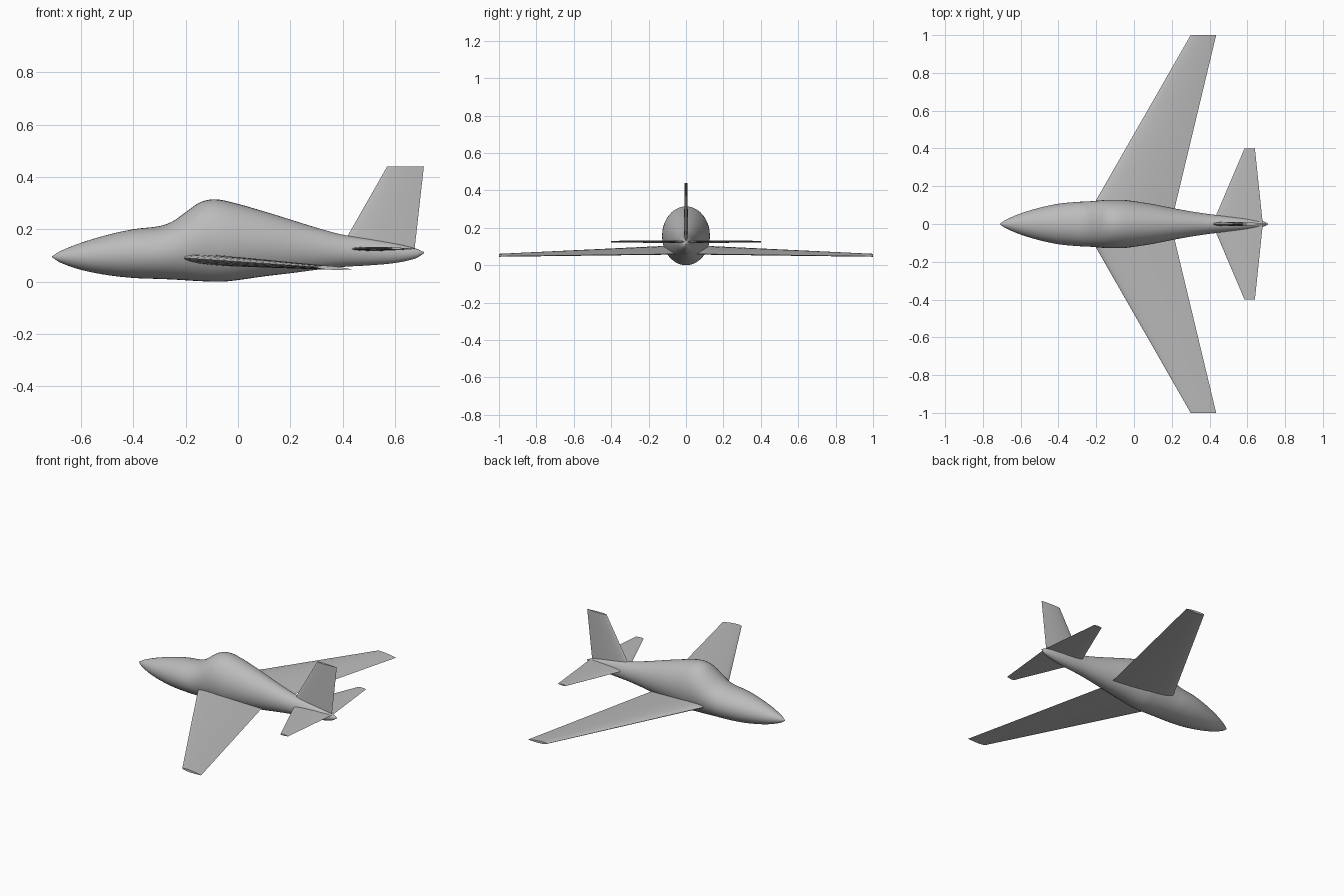
import bpy
import bmesh
import math
from mathutils import Vector

if "Cube" in bpy.data.objects:
    bpy.data.objects.remove(bpy.data.objects["Cube"], do_unlink=True)

SIDES = 40
STEPS = 4


def make_material(name, color):
    mat = bpy.data.materials.new(name)
    mat.use_nodes = True
    mat.diffuse_color = color
    mat.node_tree.nodes["Principled BSDF"].inputs["Base Color"].default_value = color
    return mat


grey = make_material("plain grey", (0.5, 0.5, 0.5, 1))


def loft(name, rings, smooth_angle):
    """Skin a list of closed rings, cap both ends and make an object."""
    bm = bmesh.new()
    loops = [[bm.verts.new(p) for p in ring] for ring in rings]
    for a, b in zip(loops, loops[1:]):
        for i in range(len(a)):
            j = (i + 1) % len(a)
            bm.faces.new((a[i], a[j], b[j], b[i]))
    bm.faces.new(loops[0])
    bm.faces.new(loops[-1])
    bmesh.ops.recalc_face_normals(bm, faces=bm.faces)
    mesh = bpy.data.meshes.new(name)
    bm.to_mesh(mesh)
    bm.free()
    mesh.shade_smooth()
    mesh.set_sharp_from_angle(angle=math.radians(smooth_angle))
    mesh.materials.append(grey)
    obj = bpy.data.objects.new(name, mesh)
    bpy.context.scene.collection.objects.link(obj)
    return obj


def spline(p0, p1, p2, p3, t):
    """Smooth curve through stations p1 and p2, allowing uneven spacing."""
    span = p2[0] - p1[0]
    out = [p1[0] + span * t]
    for k in range(1, len(p1)):
        m1 = span * (p2[k] - p0[k]) / (p2[0] - p0[0])
        m2 = span * (p3[k] - p1[k]) / (p3[0] - p1[0])
        out.append((2 * t**3 - 3 * t**2 + 1) * p1[k] + (t**3 - 2 * t**2 + t) * m1
                   + (3 * t**2 - 2 * t**3) * p2[k] + (t**3 - t**2) * m2)
    return out


def body_ring(station):
    x, low, high, half_width = station
    mid, half_height = (low + high) / 2, (high - low) / 2
    angles = [math.tau * i / SIDES for i in range(SIDES)]
    return [(x, half_width * math.cos(a), mid + half_height * math.sin(a)) for a in angles]


def foil_ring(lead, trail, thickness, normal, n=12):
    """Thin symmetric aerofoil between a leading and a trailing point."""
    lead, trail, normal = Vector(lead), Vector(trail), Vector(normal)
    ring = []
    for i in range(2 * n):
        angle = math.pi * i / n
        u = (1 - math.cos(angle)) / 2
        bulge = 1.3 * math.sqrt(u) * (1 - u) + 0.06 * u * (1 - u)
        side = 1 if i < n else -1
        ring.append(lead.lerp(trail, u) + normal * (side * bulge * thickness))
    return ring


def surface(name, root, tip, normal, mirrored):
    obj = loft(name, [foil_ring(*root, normal), foil_ring(*tip, normal)], 40)
    if mirrored:
        mod = obj.modifiers.new("Mirror", "MIRROR")
        mod.use_axis = (False, True, False)
    return obj


# Fuselage stations: x, bottom, top, half width; the hump is the canopy
stations = [
    (-0.71, 0.093, 0.097, 0.002), (-0.68, 0.073, 0.116, 0.022),
    (-0.6, 0.045, 0.148, 0.056), (-0.5, 0.025, 0.178, 0.086),
    (-0.4, 0.014, 0.2, 0.107), (-0.3, 0.01, 0.212, 0.117),
    (-0.25, 0.008, 0.23, 0.119), (-0.2, 0.005, 0.265, 0.123),
    (-0.15, 0.002, 0.3, 0.127), (-0.1, 0, 0.314, 0.128),
    (-0.04, 0.001, 0.307, 0.126), (0.1, 0.02, 0.268, 0.105),
    (0.2, 0.032, 0.237, 0.085), (0.3, 0.045, 0.206, 0.067),
    (0.4, 0.056, 0.179, 0.052), (0.5, 0.062, 0.164, 0.042),
    (0.6, 0.071, 0.146, 0.031), (0.68, 0.089, 0.126, 0.016),
    (0.71, 0.108, 0.113, 0.002),
]
rings = []
last = len(stations) - 1
for s in range(last):
    near = [stations[min(max(s + d, 0), last)] for d in (-1, 0, 1, 2)]
    rings += [body_ring(spline(*near, k / STEPS)) for k in range(STEPS)]
rings.append(body_ring(stations[last]))
loft("fuselage", rings, 60)

# Swept main wings
surface("wings", ((-0.25, 0.04, 0.094), (0.205, 0.04, 0.06), 0.04),
        ((0.3, 1, 0.056), (0.435, 1, 0.047), 0.014), (0, 0, 1), True)

# Tailplane
surface("tailplane", ((0.415, 0, 0.125), (0.682, 0, 0.125), 0.016),
        ((0.585, 0.4, 0.126), (0.64, 0.4, 0.126), 0.008), (0, 0, 1), True)

# Upright tail fin
surface("tail_fin", ((0.382, 0, 0.11), (0.673, 0, 0.11), 0.024),
        ((0.57, 0, 0.44), (0.71, 0, 0.44), 0.014), (0, 1, 0), False)
